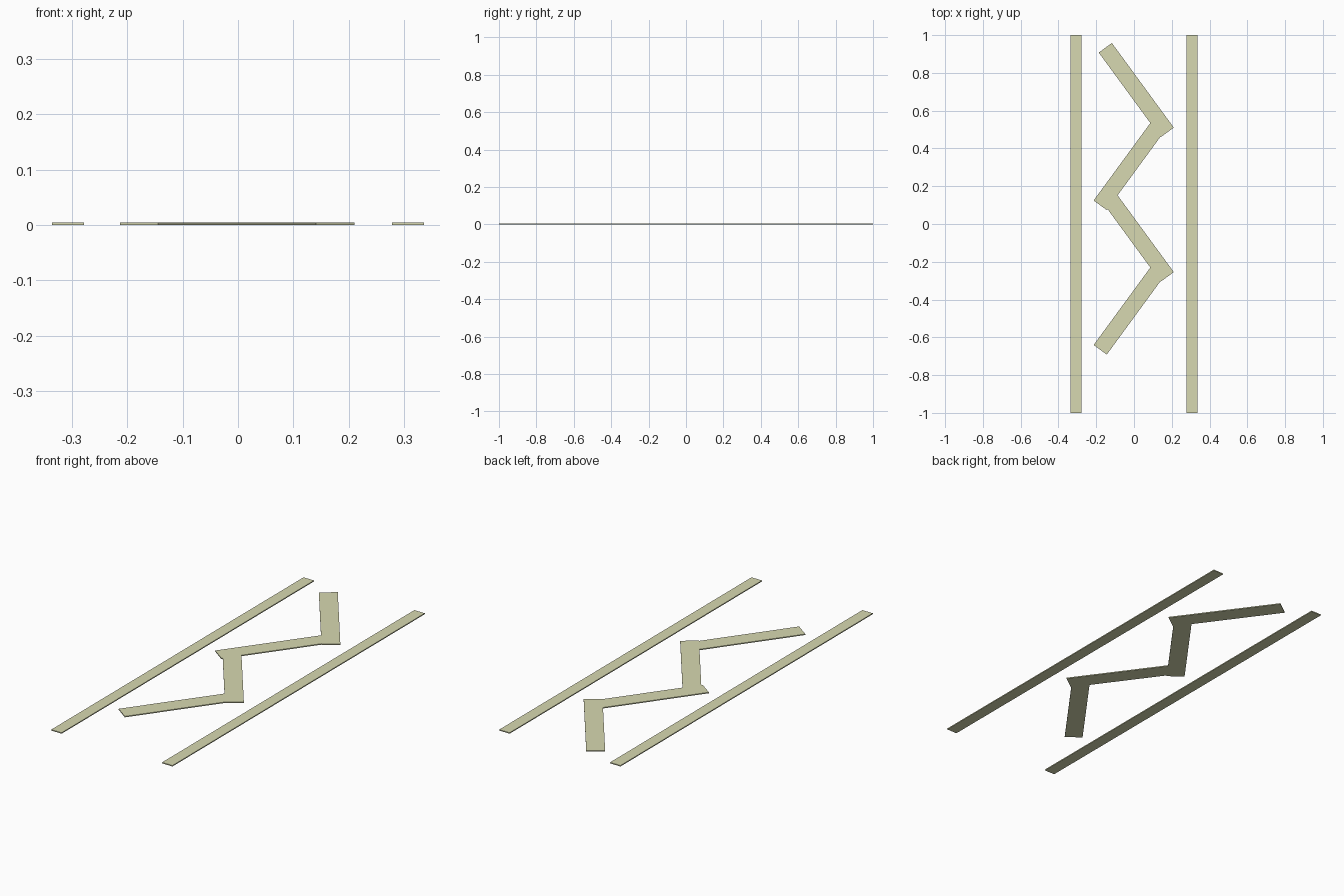
import bpy
from math import atan2
from mathutils import Matrix

if "Cube" in bpy.data.objects:
    bpy.data.objects.remove(bpy.data.objects["Cube"])

THICK = 0.005

paint = bpy.data.materials.new("pale_olive")
paint.diffuse_color = (0.68, 0.69, 0.44, 1)
paint.use_nodes = True
paint.node_tree.nodes["Principled BSDF"].inputs["Base Color"].default_value = paint.diffuse_color


def strip(name, centre, width, length, angle=0.0):
    """Thin flat bar lying on the ground, its length along y before turning."""
    bpy.ops.mesh.primitive_cube_add(size=1)
    ob = bpy.context.object
    ob.name = name
    ob.data.transform(Matrix.Diagonal((width, length, THICK, 1)))
    ob.location = (centre[0], centre[1], THICK / 2)
    ob.rotation_euler.z = angle
    ob.data.materials.append(paint)
    return ob


# Long straight side strips
for side, sx in (("left", -1), ("right", 1)):
    strip(f"side_strip_{side}", (sx * 0.3075, 0), 0.058, 2.0)

# Zigzag of four overlapping bars, two repeats of a pair
TILT = atan2(0.328, 0.448)
for i in range(2):
    dy = -0.765 * i
    strip(f"zigzag_bar_{2 * i + 1}", (0.012, 0.709 + dy), 0.086, 0.555, TILT)
    strip(f"zigzag_bar_{2 * i + 2}", (-0.015, 0.323 + dy), 0.086, 0.555, -TILT)
